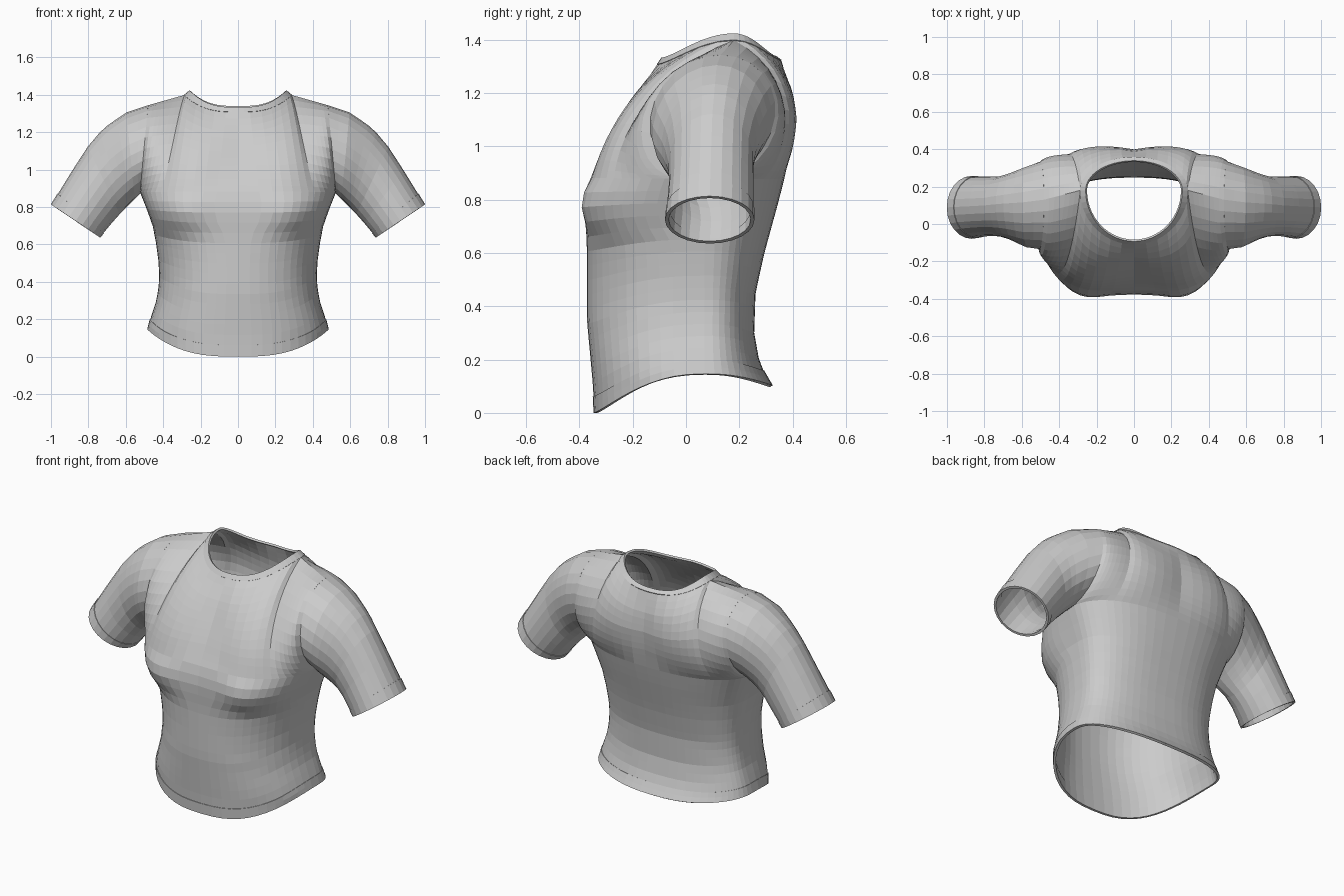
import bpy, bmesh
from math import sin, cos, pi, exp
from mathutils import Vector as V

if "Cube" in bpy.data.objects:
    bpy.data.objects.remove(bpy.data.objects["Cube"])

N = 14          # columns per quarter of the body
ARM_Z = 0.88    # armpit height
MID_Y = 0.07    # side seam depth

# profiles: (height, value)
WIDTH = [(.14, .48), (.2, .465), (.3, .432), (.4, .417), (.5, .42), (.6, .433),
         (.7, .452), (.8, .488), (.88, .52)]
FRONT = [(0, -.34), (.1, -.345), (.35, -.368), (.62, -.368), (.72, -.372), (.8, -.372),
         (.88, -.352), (1, -.29), (1.2, -.175), (1.305, -.105)]
BACK = [(.1, .32), (.15, .29), (.2, .27), (.3, .252), (.45, .257), (.6, .29), (.8, .345),
        (.88, .365), (1, .385), (1.1, .395), (1.2, .387), (1.32, .355)]
BOXY = [(0, 2.3), (.5, 2.3), (.64, 2.4), (.72, 3.1), (.8, 3.3), (.88, 2.9)]
# sleeve rings: top x, top z, bottom x, bottom z, front y, back y, lean
SLEEVE = [(0, (.48, 1.34, .52, .88, -.13, .33, .03)),
          (.15, (.60, 1.30, .555, .845, -.12, .30, .025)),
          (.32, (.72, 1.215, .60, .80, -.08, .265, .015)),
          (.5, (.80, 1.12, .635, .765, -.062, .25, .005)),
          (.7, (.875, 1.005, .675, .72, -.06, .25, 0)),
          (1, (.995, .81, .742, .64, -.072, .25, 0))]


def interp(table, t):
    if t <= table[0][0]:
        return table[0][1]
    for (a, p), (b, q) in zip(table, table[1:]):
        if t <= b:
            k = (t - a) / (b - a)
            if isinstance(p, tuple):
                return tuple(i + (j - i) * k for i, j in zip(p, q))
            return p + (q - p) * k
    return table[-1][1]


def lower(u, t, side):
    """Body below the armpit; side is -1 front, +1 back, t runs hem to armpit."""
    a = u * pi / 2
    s, c = sin(a), max(0, cos(a))
    hem = .145 * s ** 2.5 if side < 0 else .1 + .045 * s * s
    z = hem + (ARM_Z - hem) * t
    n = interp(BOXY, z) if side < 0 else 2.4
    x = interp(WIDTH, z) * s ** (2 / n)
    depth = abs(interp(FRONT if side < 0 else BACK, z) - MID_Y)
    y = MID_Y + side * depth * c ** (2 / n)
    if side < 0:   # bust
        y -= .035 * exp(-((x - .28) / .13) ** 2 - ((z - .79) / .1) ** 2) * min(1, 2 * c)
    return V((x, y, z))


def sleeve(t, th):
    """Sleeve point; th runs 0 at the underarm, pi at the top, via the front."""
    xt, zt, xb, zb, yf, yb, lean = interp(SLEEVE, t)
    k = .5 - .5 * cos(th)
    y = (yf + yb) / 2 - (yb - yf) / 2 * sin(th) - lean * cos(th)
    return V((xb + (xt - xb) * k, y, zb + (zt - zb) * k))


def neck(a, side, k):
    """Neckline; k=0 is the outer seam, k=1 the inner rim."""
    s, c = sin(a), cos(a)
    ry = .285 - .017 * k if side < 0 else .175 - .02 * k
    z = 1.305 + .025 * k if side < 0 else 1.32 + .015 * k
    return V(((.285 - .03 * k) * s, .18 + side * ry * c, z + (1.395 + .025 * k - z) * s ** 3))


def top_edge(u, side):
    if u <= .5:
        return neck(u * pi, side, 0)
    return neck(pi / 2, side, 0).lerp(sleeve(0, pi), (u - .5) * 2)


def upper(u, v, side):
    """Chest and back: patch between armpit line, centre, neck-shoulder and armhole."""
    b0, b1, t0, t1 = lower(0, 1, side), lower(1, 1, side), top_edge(0, side), top_edge(1, side)
    z = b0.z + (t0.z - b0.z) * v
    centre = V((0, interp(FRONT if side < 0 else BACK, z), z))
    arm = sleeve(0, -side * pi * v)
    corners = b0.lerp(t0, v).lerp(b1.lerp(t1, v), u)
    return lower(u, 1, side).lerp(top_edge(u, side), v) + centre.lerp(arm, u) - corners


def build(name, grids, thick):
    """Skin grids of points, weld them, mirror to the other side and give thickness."""
    bm = bmesh.new()
    for g in grids:
        rows = [[bm.verts.new(p) for p in r] for r in g]
        for r, q in zip(rows, rows[1:]):
            for i in range(len(r) - 1):
                bm.faces.new((r[i], r[i + 1], q[i + 1], q[i]))
    bmesh.ops.remove_doubles(bm, verts=bm.verts, dist=.0005)
    bmesh.ops.recalc_face_normals(bm, faces=bm.faces)
    me = bpy.data.meshes.new(name)
    bm.to_mesh(me)
    bm.free()
    ob = bpy.data.objects.new(name, me)
    bpy.context.collection.objects.link(ob)
    m = ob.modifiers.new("mirror", 'MIRROR')
    m.merge_threshold = .001
    s = ob.modifiers.new("thickness", 'SOLIDIFY')
    s.thickness, s.offset = thick, 0
    return ob


US = [i / N for i in range(N + 1)]
SIDES = (-1, 1)
HEM = [0, .035, .07]
ROWS = [0, .07] + [.07 + .93 * i / 15 for i in range(1, 16)]

# torso: lower tube plus chest and back patches
torso = [[[lower(u, t, s) for u in US] for t in ROWS] for s in SIDES]
torso += [[[upper(u, j / 12, s) for u in US] for j in range(13)] for s in SIDES]
build("torso", torso, .008)

# sleeves
ANG = [2 * pi * i / 24 for i in range(25)]
build("sleeves", [[[sleeve(i / 14, a) for a in ANG] for i in range(15)]], .008)

# stitched bands at hem, cuffs and neck
build("hem_band", [[[lower(u, t, s) for u in US] for t in HEM] for s in SIDES], .014)
build("cuff_bands", [[[sleeve(t, a) for a in ANG] for t in (.91, .955, 1)]], .014)
build("neck_band", [[[neck(u * pi / 2, s, k) for u in US] for k in (0, .5, 1)]
                    for s in SIDES], .012)
